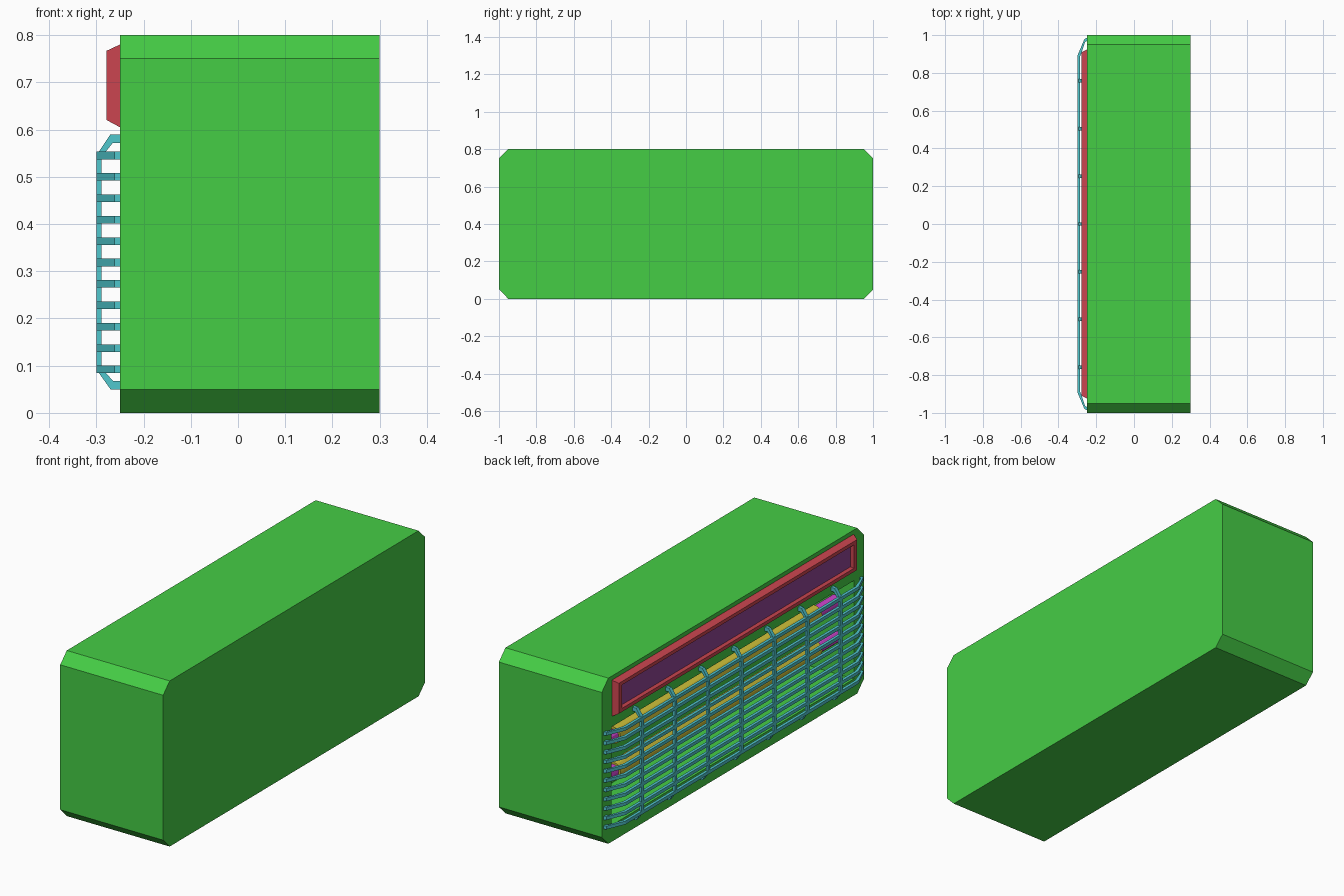
import bpy
import bmesh
from mathutils import Vector

if "Cube" in bpy.data.objects:
    bpy.data.objects.remove(bpy.data.objects["Cube"], do_unlink=True)


def material(name, rgb):
    m = bpy.data.materials.new(name)
    m.use_nodes = True
    m.diffuse_color = (*rgb, 1)
    m.node_tree.nodes["Principled BSDF"].inputs["Base Color"].default_value = (*rgb, 1)
    return m


GREEN = material("case green", (0.06, 0.61, 0.06))
RED = material("frame red", (0.61, 0.06, 0.08))
PURPLE = material("panel purple", (0.28, 0.06, 0.3))
TEAL = material("grille teal", (0.08, 0.57, 0.61))
YELLOW = material("element yellow", (0.61, 0.52, 0.04))
MAGENTA = material("cap magenta", (0.61, 0.06, 0.61))


def make(name, bm, *mats):
    bmesh.ops.recalc_face_normals(bm, faces=bm.faces)
    me = bpy.data.meshes.new(name)
    bm.to_mesh(me)
    bm.free()
    ob = bpy.data.objects.new(name, me)
    bpy.context.collection.objects.link(ob)
    for m in mats:
        me.materials.append(m)
    return ob


def box(bm, lo, hi):
    lo, hi = Vector(lo), Vector(hi)
    verts = bmesh.ops.create_cube(bm, size=1)["verts"]
    for v in verts:
        v.co = (lo + hi) / 2 + v.co * (hi - lo)


def ring(bm, x, y, z0, z1):
    return [bm.verts.new((x, s * y, z)) for s, z in ((-1, z0), (1, z0), (1, z1), (-1, z1))]


def bridge(bm, a, b):
    for i in range(4):
        j = (i + 1) % 4
        bm.faces.new((a[i], a[j], b[j], b[i]))


def strip(bm, path, side, depth):
    """Sweep a flat bar along a path; side is its width, depth its thickness."""
    side = Vector(side)
    pts = [Vector(p) for p in path]
    rows = []
    for p, d in zip(pts, depth):
        q = p + Vector(d)
        rows.append([bm.verts.new(c) for c in (p - side, p + side, q + side, q - side)])
    for a, b in zip(rows, rows[1:]):
        bridge(bm, a, b)
    bm.faces.new(rows[0])
    bm.faces.new(rows[-1])


# Case with chamfered long-section corners
bm = bmesh.new()
box(bm, (-0.25, -1, 0), (0.3, 1, 0.8))
edges = [e for e in bm.edges if abs(e.verts[0].co.x - e.verts[1].co.x) > 0.1]
bmesh.ops.bevel(bm, geom=edges, offset=0.05, segments=1, affect='EDGES')
case = make("case", bm, GREEN)

# Open heating chamber behind the grille
bm = bmesh.new()
box(bm, (-0.4, -0.925, 0.08), (0.0, 0.925, 0.555))
cutter = make("chamber_cutter", bm, GREEN)
cutter.hide_render = True
cutter.hide_viewport = True
cut = case.modifiers.new("chamber", 'BOOLEAN')
cut.operation = 'DIFFERENCE'
cut.solver = 'EXACT'
cut.object = cutter

# Control strip: tapered red frame around a recessed panel
bm = bmesh.new()
loops = [ring(bm, *r) for r in ((-0.25, 0.923, 0.605, 0.78), (-0.278, 0.91, 0.62, 0.767),
                                (-0.278, 0.885, 0.637, 0.75), (-0.266, 0.875, 0.645, 0.742))]
for a, b in zip(loops, loops[1:]):
    bridge(bm, a, b)
bm.faces.new(loops[0])
panel = bm.faces.new(loops[-1])
panel.material_index = 1
make("control_strip", bm, RED, PURPLE)

# Horizontal grille bars with ends bent back to the case
bm = bmesh.new()
for i in range(11):
    z = 0.092 + i * 0.0453
    half = [(-0.262, 0.98, z), (-0.3, 0.89, z)]
    path = [(-0.25, 0.985, z)] + half
    depth = [(0, -0.016, 0), (0.003, -0.016, 0), (0.014, -0.006, 0)]
    path += [(x, -y, z) for x, y, z in reversed(path)]
    depth += [(x, -y, z) for x, y, z in reversed(depth)]
    strip(bm, path, (0, 0, 0.008), depth)
make("grille_bars", bm, TEAL)

# Upright grille bars
bm = bmesh.new()
for i in range(-3, 4):
    y = i * 0.2525
    path = [(-0.25, y, 0.59), (-0.27, y, 0.59), (-0.3, y, 0.545),
            (-0.3, y, 0.092), (-0.27, y, 0.05), (-0.25, y, 0.05)]
    depth = [(0, 0, -0.018), (0.005, 0, -0.018), (0.011, 0, -0.003)]
    depth += [(x, 0, -z) for x, _, z in reversed(depth)]
    strip(bm, path, (0, 0.009, 0), depth)
make("grille_uprights", bm, TEAL)


# Two heating elements with end caps
def rod(name, z, y, length, radius, mat):
    bpy.ops.mesh.primitive_cylinder_add(vertices=12, radius=radius, depth=length,
                                        location=(-0.15, y, z), rotation=(1.5708, 0, 0))
    ob = bpy.context.object
    ob.name = name
    ob.data.materials.append(mat)


for label, z in (("upper", 0.43), ("lower", 0.26)):
    rod(label + "_element", z, 0, 1.54, 0.04, YELLOW)
    for side, s in (("left", 1), ("right", -1)):
        rod(label + "_cap_" + side, z, s * 0.848, 0.156, 0.03, MAGENTA)
